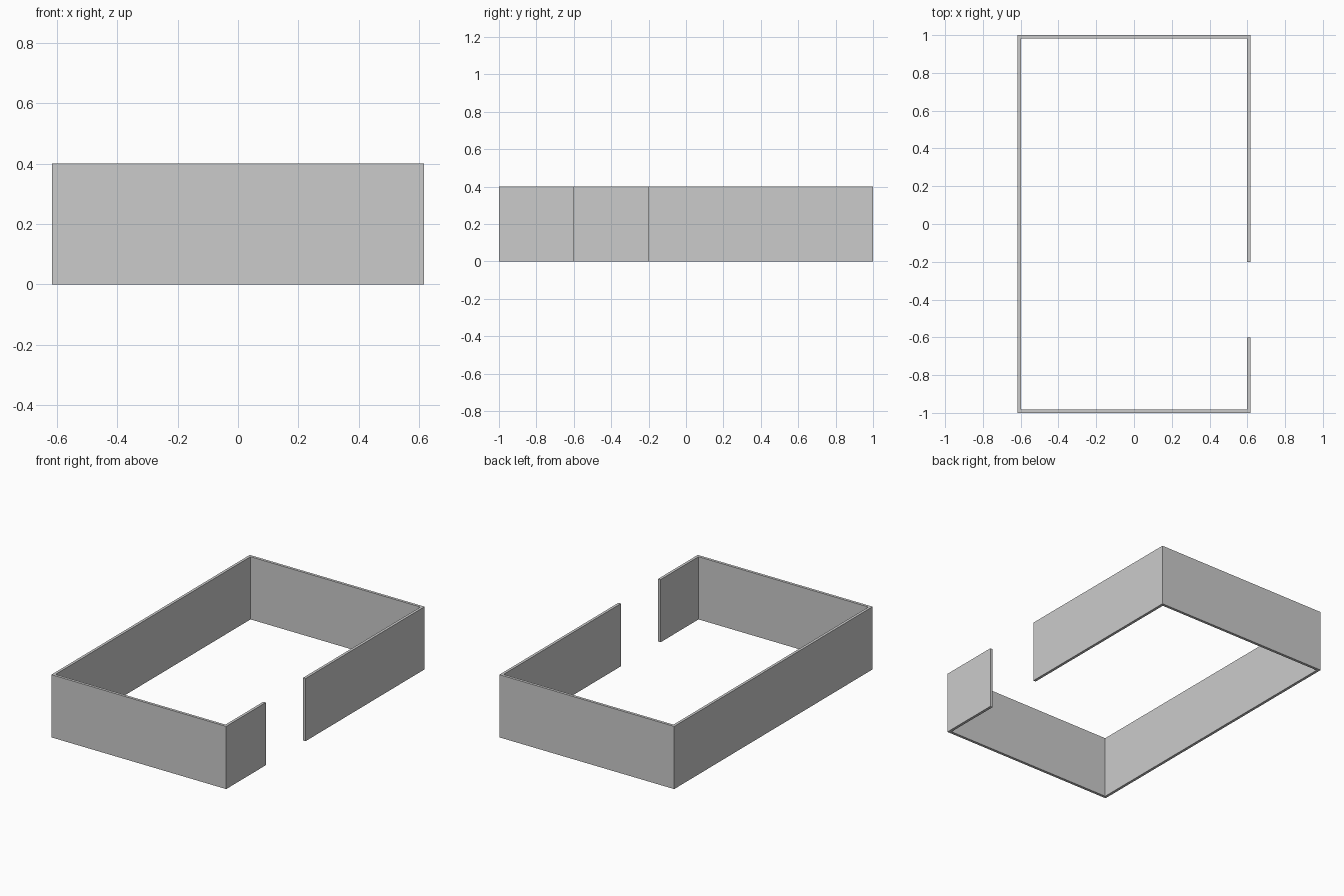
import bpy, bmesh

if "Cube" in bpy.data.objects:
    bpy.data.objects.remove(bpy.data.objects["Cube"])

W, L, H, T = 0.617, 1.0, 0.4, 0.0175   # half width, half length, height, wall thickness
GAP = (-0.6, -0.2)                     # doorway in the right wall (y range)

# C-shaped wall plan: outer edge, then inner edge back
plan = [(W, GAP[1]), (W, L), (-W, L), (-W, -L), (W, -L), (W, GAP[0]),
        (W - T, GAP[0]), (W - T, -L + T), (-W + T, -L + T),
        (-W + T, L - T), (W - T, L - T), (W - T, GAP[1])]

# Walls: extrude the plan upwards in mitred segments
bm = bmesh.new()
verts = [bm.verts.new((x, y, 0)) for x, y in plan]
n = len(verts)
faces = [bm.faces.new((verts[i], verts[i + 1], verts[n - 2 - i], verts[n - 1 - i]))
         for i in range(n // 2 - 1)]
top = bmesh.ops.extrude_face_region(bm, geom=faces, use_keep_orig=True)
bmesh.ops.translate(bm, vec=(0, 0, H),
                    verts=[g for g in top["geom"] if isinstance(g, bmesh.types.BMVert)])
bmesh.ops.recalc_face_normals(bm, faces=bm.faces)

mesh = bpy.data.meshes.new("enclosure_wall")
bm.to_mesh(mesh)
bm.free()
bpy.context.collection.objects.link(bpy.data.objects.new("enclosure_wall", mesh))
